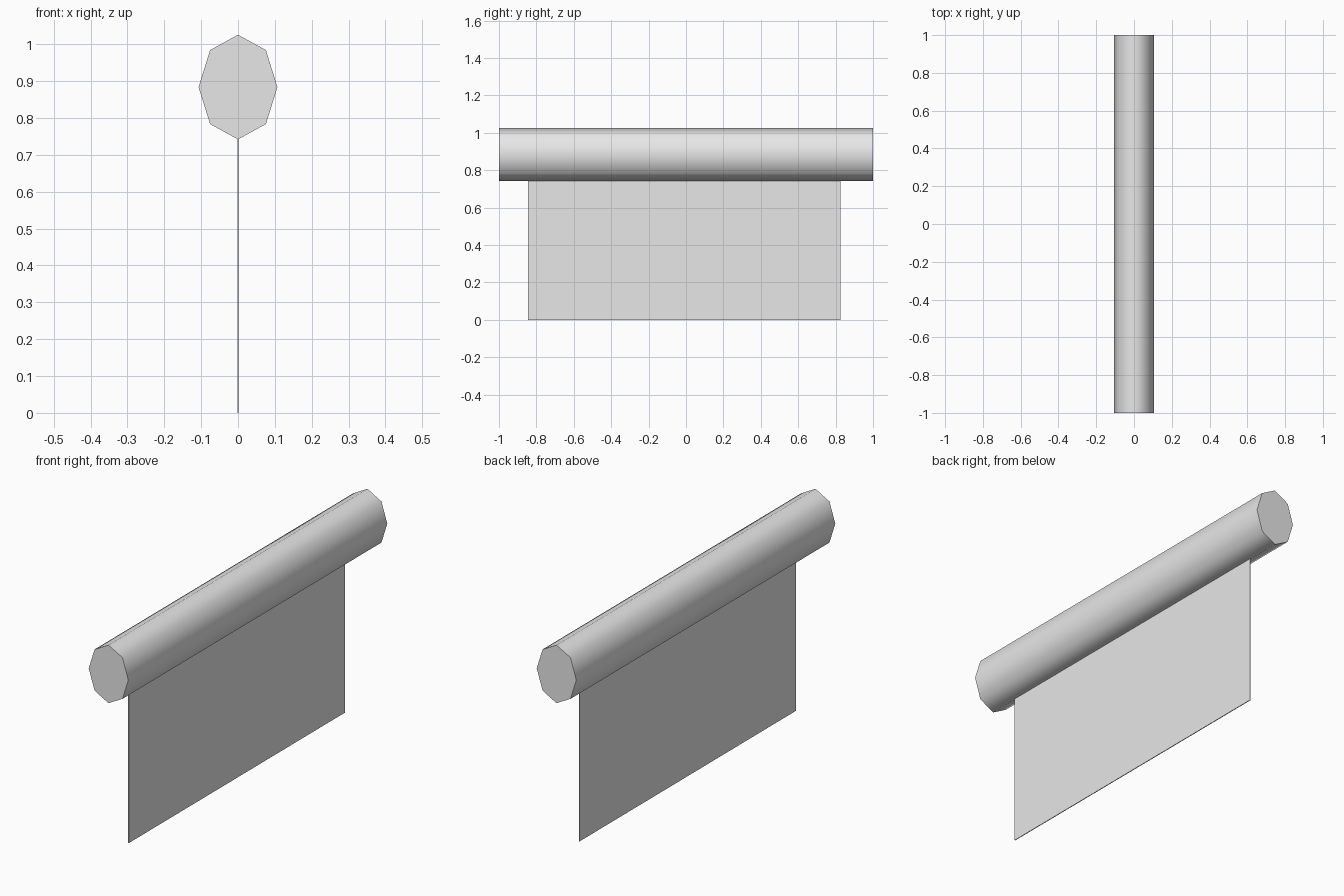
import bpy
import math

default_cube = bpy.data.objects.get("Cube")
if default_cube:
    bpy.data.objects.remove(default_cube, do_unlink=True)


def make_material(name, colour):
    mat = bpy.data.materials.new(name)
    mat.use_nodes = True
    mat.diffuse_color = colour
    mat.node_tree.nodes["Principled BSDF"].inputs["Base Color"].default_value = colour
    return mat


def finish(obj, name, mat):
    obj.name = obj.data.name = name
    obj.data.materials.append(mat)
    bpy.ops.object.transform_apply(location=False, rotation=True, scale=True)


grey = make_material("light grey", (0.8, 0.8, 0.8, 1.0))

# Handle: an eight-sided bar with an oval section, lying along y
handle_bottom, handle_top = 0.742, 1.026
bpy.ops.mesh.primitive_cylinder_add(
    vertices=8, radius=1, depth=2,
    location=(0, 0, (handle_bottom + handle_top) / 2),
    rotation=(math.pi / 2, 0, 0))
handle = bpy.context.object
handle.scale = (0.107, (handle_top - handle_bottom) / 2, 1)
finish(handle, "handle", grey)
bpy.ops.object.shade_smooth_by_angle(angle=math.radians(70))

# Blade: a thin sheet hanging from the handle, its top edge set into it
blade_front, blade_back, blade_top = -0.845, 0.825, 0.76
bpy.ops.mesh.primitive_cube_add(
    size=1, location=(0, (blade_front + blade_back) / 2, blade_top / 2))
blade = bpy.context.object
blade.scale = (0.004, blade_back - blade_front, blade_top)
finish(blade, "blade", grey)
